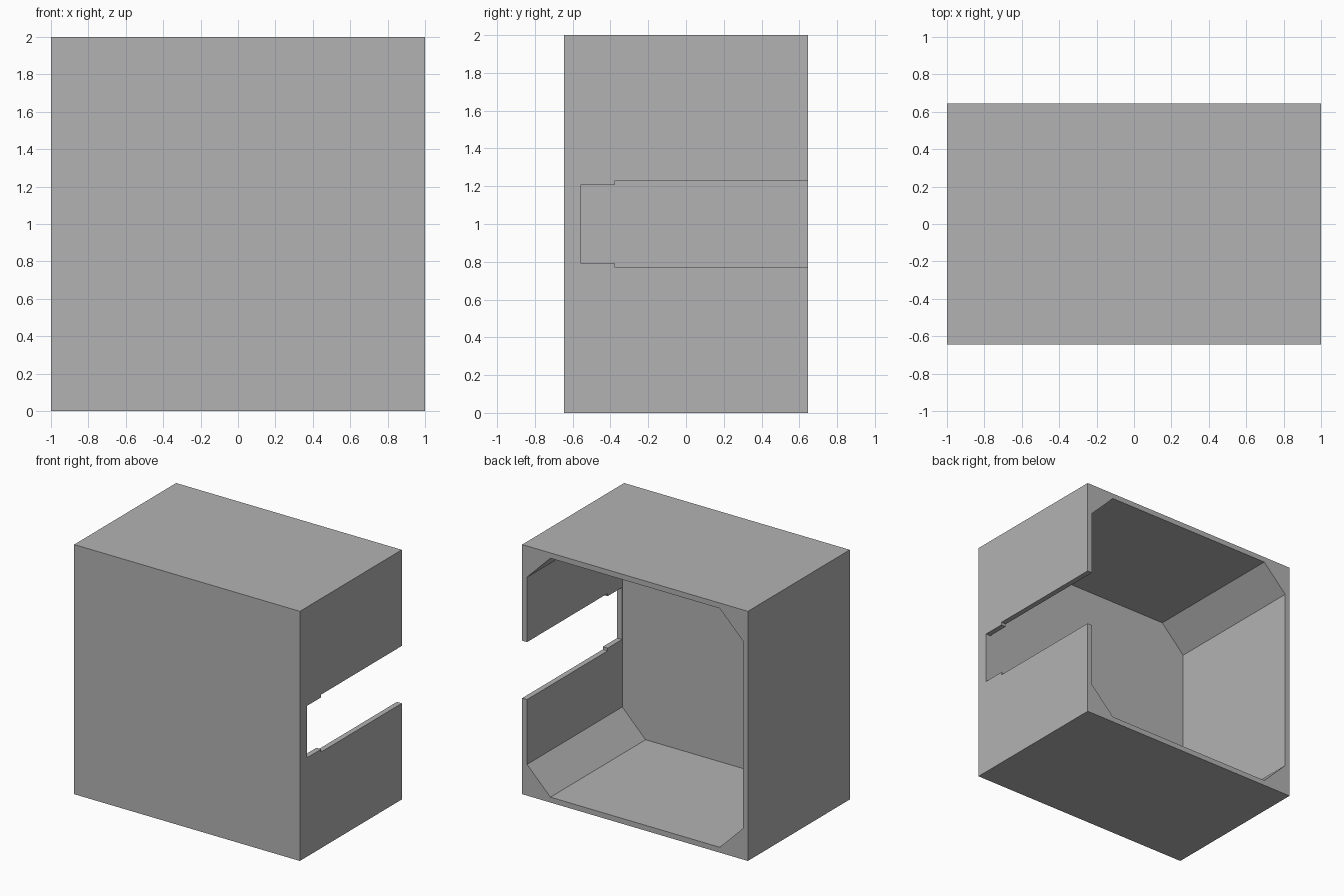
import bpy
import bmesh
from mathutils import Vector

if "Cube" in bpy.data.objects:
    bpy.data.objects.remove(bpy.data.objects["Cube"], do_unlink=True)

HALF_DEPTH = 0.645
WALL = 0.043        # side, top and bottom thickness
CHAMFER = 0.25      # distance from outer corner to end of inner chamfer
CAVITY_FRONT = -0.56
SLOT_FRONT = -0.556
SLOT_STEP = -0.375

grey = bpy.data.materials.new("plain_grey")
grey.use_nodes = True
colour = (0.45, 0.45, 0.45, 1)
grey.diffuse_color = colour
grey.node_tree.nodes["Principled BSDF"].inputs["Base Color"].default_value = colour


def prism(name, outline, direction):
    """Extrude a closed outline of 3D points along a direction."""
    bm = bmesh.new()
    face = bm.faces.new([bm.verts.new(p) for p in outline])
    result = bmesh.ops.extrude_face_region(bm, geom=[face])
    moved = [v for v in result["geom"] if isinstance(v, bmesh.types.BMVert)]
    bmesh.ops.translate(bm, verts=moved, vec=Vector(direction))
    bmesh.ops.recalc_face_normals(bm, faces=bm.faces)
    mesh = bpy.data.meshes.new(name)
    bm.to_mesh(mesh)
    bm.free()
    mesh.materials.append(grey)
    obj = bpy.data.objects.new(name, mesh)
    bpy.context.collection.objects.link(obj)
    return obj


def cut(target, cutter):
    """Subtract the cutter, then delete it."""
    cutter.hide_render = True
    mod = target.modifiers.new(cutter.name, "BOOLEAN")
    mod.operation = "DIFFERENCE"
    mod.solver = "EXACT"
    mod.object = cutter
    bpy.context.view_layer.objects.active = target
    bpy.ops.object.modifier_apply(modifier=mod.name)
    bpy.data.objects.remove(cutter, do_unlink=True)


# Outer box
corners = [(-1, 0), (1, 0), (1, 2), (-1, 2)]
housing = prism("housing", [(x, -HALF_DEPTH, z) for x, z in corners],
                (0, 2 * HALF_DEPTH, 0))

# Eight-sided cavity, open at the back
a, b = 1 - WALL, 1 - CHAMFER
octagon = [(a, b), (b, a), (-b, a), (-a, b), (-a, -b), (-b, -a), (b, -a), (a, -b)]
cut(housing, prism("cavity_cutter", [(x, CAVITY_FRONT, 1 + z) for x, z in octagon],
                   (0, 2, 0)))

# Stepped slot through the left wall, running out at the back
upper = [(SLOT_FRONT, 0.208), (SLOT_STEP, 0.208), (SLOT_STEP, 0.23), (1, 0.23)]
slot = upper + [(y, -z) for y, z in reversed(upper)]
cut(housing, prism("slot_cutter", [(0.85, y, 1 + z) for y, z in slot], (0.4, 0, 0)))
